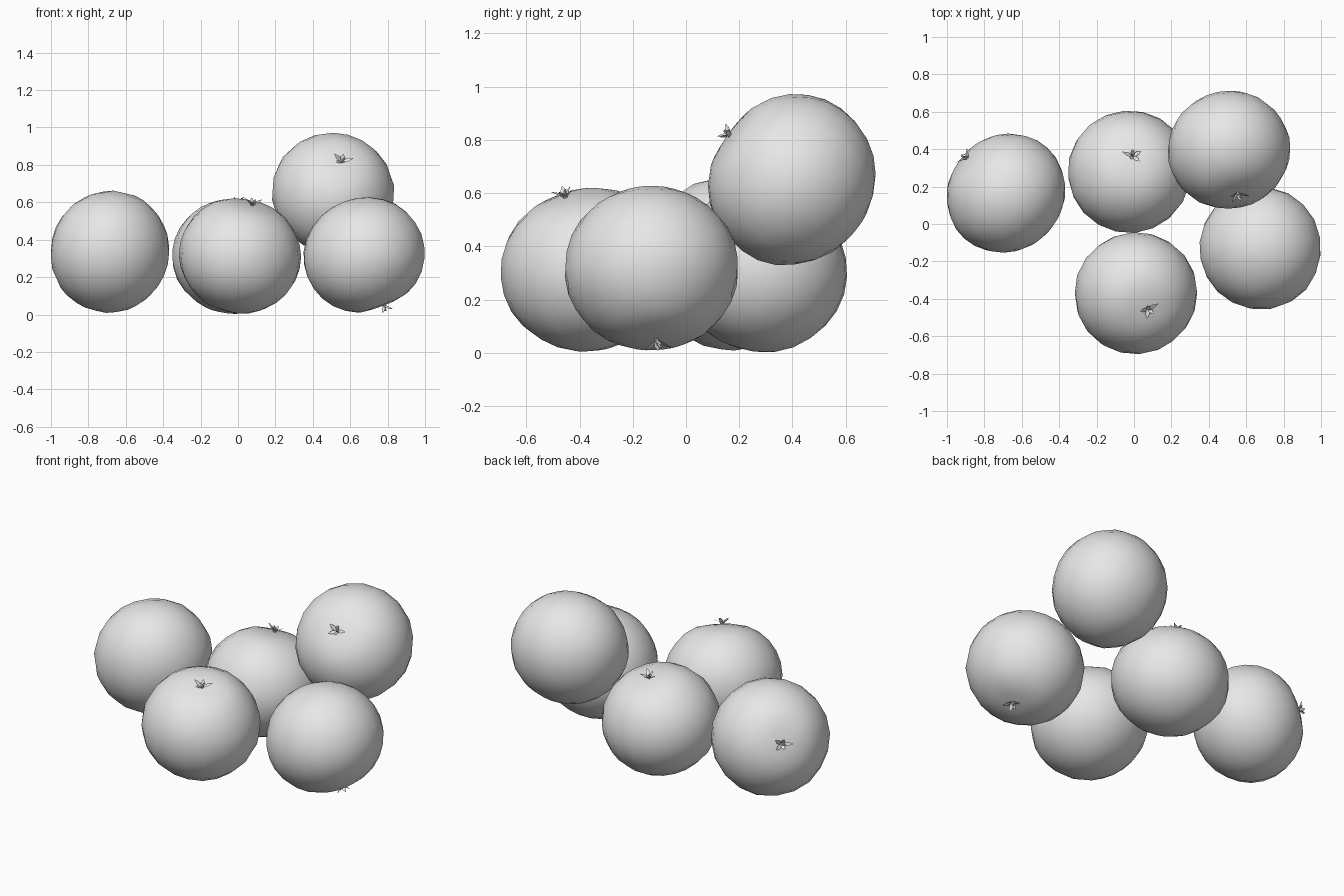
import bpy, bmesh, math
from mathutils import Vector, Matrix, noise

cube = bpy.data.objects.get("Cube")
if cube:
    bpy.data.objects.remove(cube, do_unlink=True)

grey = bpy.data.materials.new("plain grey")
grey.use_nodes = True
grey.diffuse_color = (0.8, 0.8, 0.8, 1)
grey.node_tree.nodes["Principled BSDF"].inputs["Base Color"].default_value = (0.8, 0.8, 0.8, 1)

WIDE, TALL = 0.329, 0.307  # radius across and along the stem axis


def finish(bm, name, place, angle):
    bmesh.ops.recalc_face_normals(bm, faces=bm.faces)
    mesh = bpy.data.meshes.new(name)
    bm.to_mesh(mesh)
    bm.free()
    mesh.materials.append(grey)
    obj = bpy.data.objects.new(name, mesh)
    bpy.context.collection.objects.link(obj)
    obj.matrix_world = place
    bpy.ops.object.select_all(action="DESELECT")
    obj.select_set(True)
    bpy.context.view_layer.objects.active = obj
    bpy.ops.object.shade_smooth_by_angle(angle=math.radians(angle))


def make_fruit(name, place, seed):
    # Slightly squashed, lumpy ball with a shallow dimple at the stem
    bm = bmesh.new()
    bmesh.ops.create_uvsphere(bm, u_segments=20, v_segments=14, radius=1)
    for v in bm.verts:
        lump = 1 + 0.012 * noise.noise(v.co * 2.2 + Vector((seed * 7.3, 0, 0)))
        dimple = 0.018 * max(0, (v.co.z - 0.88) / 0.12)
        v.co = Vector((v.co.x * WIDE, v.co.y * WIDE, v.co.z * TALL)) * lump
        v.co.z -= dimple
    finish(bm, name, place, 50)


def make_calyx(name, place):
    # Small uneven star of curled leaves around a bent stub
    bm = bmesh.new()
    base = TALL - 0.016
    for i, length in enumerate((0.058, 0.03, 0.05, 0.045, 0.028)):
        turn = Matrix.Rotation(i * math.tau / 5, 3, "Z")
        rows = []
        for t, half, rise in ((0.1, 0.008, 0.0), (0.55, 0.011, 0.018), (1, 0.002, 0.03)):
            rows.append([bm.verts.new(turn @ Vector((length * t, s * half, base + rise)))
                         for s in (-1, 1)])
        for a, b in zip(rows, rows[1:]):
            bm.faces.new((a[0], a[1], b[1], b[0]))
    rings = []
    for lean, rise, radius in ((0, -0.01, 0.01), (0.004, 0.014, 0.006), (0.014, 0.03, 0.005)):
        rings.append([bm.verts.new((lean + radius * math.cos(k * math.tau / 5),
                                    radius * math.sin(k * math.tau / 5), base + rise))
                      for k in range(5)])
    for low, high in zip(rings, rings[1:]):
        for k in range(5):
            n = (k + 1) % 5
            bm.faces.new((low[k], low[n], high[n], high[k]))
    bm.faces.new(rings[-1])
    finish(bm, name, place, 30)


# Name, centre, direction of the stem
fruits = [
    ("right", (-0.685, 0.165, 0.335), (-0.225, 0.205, 0.09)),
    ("front", (0.01, -0.37, 0.315), (0.07, -0.09, 0.29)),
    ("middle", (-0.025, 0.28, 0.312), (0.02, 0.09, 0.30)),
    ("left", (0.675, -0.13, 0.317), (0.11, 0.02, -0.28)),
    ("upper", (0.507, 0.397, 0.65), (0.05, -0.25, 0.18)),
]
for seed, (name, centre, axis) in enumerate(fruits):
    spin = Vector(axis).to_track_quat("Z", "Y").to_matrix().to_4x4()
    place = Matrix.Translation(centre) @ spin
    make_fruit(name + "_fruit", place, seed)
    make_calyx(name + "_calyx", place)
